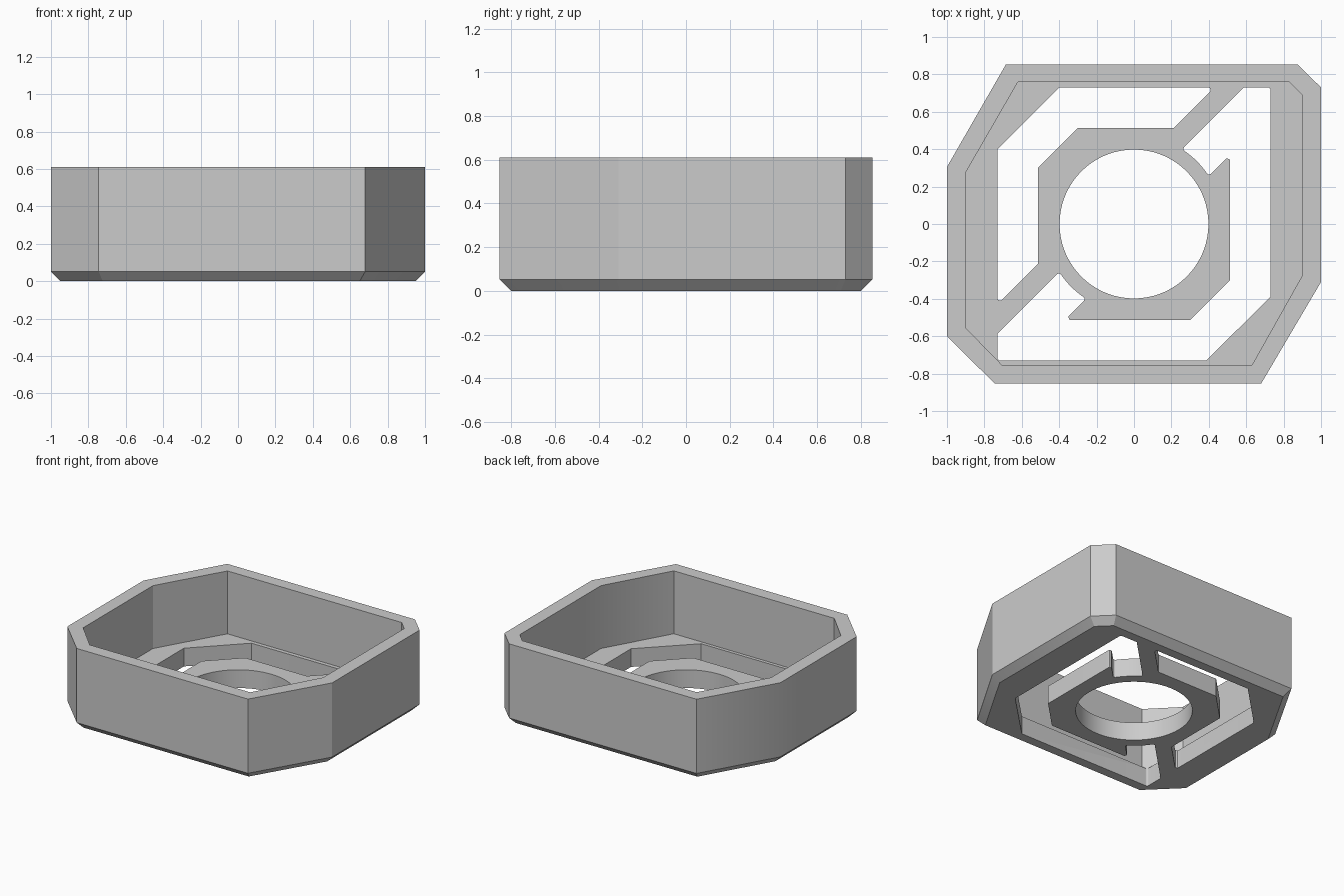
import bpy, bmesh, math
from mathutils import Vector

cube = bpy.data.objects.get("Cube")
if cube:
    bpy.data.objects.remove(cube, do_unlink=True)

grey = bpy.data.materials.new("plain grey")
grey.use_nodes = True
grey.diffuse_color = (0.6, 0.6, 0.6, 1)
grey.node_tree.nodes["Principled BSDF"].inputs["Base Color"].default_value = (0.6, 0.6, 0.6, 1)


def inset(outline, d):
    """Move every side of a counter-clockwise outline inward by d."""
    pts = [Vector(p) for p in outline]
    result = []
    for i, p in enumerate(pts):
        a = (p - pts[i - 1]).normalized()
        b = (pts[(i + 1) % len(pts)] - p).normalized()
        na, nb = Vector((-a.y, a.x)), Vector((-b.y, b.x))
        result.append(p + (na + nb) * d / (1 + na.dot(nb)))
    return result


def rounded(outline, radius, steps=5):
    """Fillet the right-angled and acute corners of an outline."""
    pts = [Vector(p) for p in outline]
    result = []
    for i, p in enumerate(pts):
        a = (pts[i - 1] - p).normalized()
        b = (pts[(i + 1) % len(pts)] - p).normalized()
        half = a.angle(b) / 2
        if half > math.radians(50):
            result.append(p)
            continue
        centre = p + (a + b).normalized() * radius / math.sin(half)
        start = p + a * radius / math.tan(half) - centre
        end = p + b * radius / math.tan(half) - centre
        for k in range(steps + 1):
            arm = start.lerp(end, k / steps).normalized() * radius
            result.append(centre + arm)
    return result


def loft(name, layers):
    """Solid through matching outlines at rising heights."""
    bm = bmesh.new()
    rings = [[bm.verts.new((p[0], p[1], z)) for p in outline] for outline, z in layers]
    for low, high in zip(rings, rings[1:]):
        for i in range(len(low)):
            bm.faces.new((low[i - 1], low[i], high[i], high[i - 1]))
    bm.faces.new(rings[0][::-1])
    bm.faces.new(rings[-1])
    bmesh.ops.recalc_face_normals(bm, faces=bm.faces)
    mesh = bpy.data.meshes.new(name)
    bm.to_mesh(mesh)
    bm.free()
    mesh.materials.append(grey)
    obj = bpy.data.objects.new(name, mesh)
    bpy.context.collection.objects.link(obj)
    return obj


def cut(obj, cutter):
    """Subtract the cutter for good and discard it."""
    mod = obj.modifiers.new("cut", "BOOLEAN")
    mod.operation = "DIFFERENCE"
    mod.solver = "EXACT"
    mod.object = cutter
    graph = bpy.context.evaluated_depsgraph_get()
    mesh = bpy.data.meshes.new_from_object(obj.evaluated_get(graph))
    obj.modifiers.clear()
    obj.data = mesh
    bpy.data.objects.remove(cutter, do_unlink=True)


def ring_arc(middle, steps=10):
    """Curved slot end hugging the central hole, running clockwise."""
    radius = 0.475
    swing = math.asin(NEAR / math.sqrt(2) / radius)
    angles = [middle + swing * (1 - 2 * k / steps) for k in range(steps + 1)]
    return [(radius * math.cos(a), radius * math.sin(a)) for a in angles]


# Tray body with a chamfered foot
outer = [(-0.745, -0.853), (0.68, -0.853), (1, -0.31), (1, 0.73),
         (0.875, 0.853), (-0.685, 0.853), (-1, 0.305), (-1, -0.6)]
tray = loft("tray", [(inset(outer, 0.052), 0), (outer, 0.052), (outer, 0.61)])

# Open pocket above the floor
pocket = [(-0.705, -0.755), (0.63, -0.755), (0.9, -0.275), (0.9, 0.69),
          (0.83, 0.76), (-0.62, 0.76), (-0.9, 0.275), (-0.9, -0.555)]
cut(tray, loft("pocket_cutter", [(pocket, 0.137), (pocket, 0.8)]))

# Slots either side of the diagonal struts
S, R = 0.73, 0.513        # slot outer edge and central ring edge
NEAR, FAR = 0.142, 0.3    # strut edges, as offsets from the diagonal
upper_slot = [(-S, 0.4), (-S, FAR - S), (-R, FAR - R), (-R, 0.3),
              (-0.3, R), (R - FAR, R), (S - FAR, S), (-0.4, S)]
lower_slot = [(S, -0.39), (S, S), (S - NEAR, S), *ring_arc(math.pi / 4),
              (R, R - NEAR), (R, -0.3), (0.3, -R), (NEAR - R, -R),
              *ring_arc(math.pi * 5 / 4), (-S, NEAR - S), (-S, -S), (0.385, -S)]
for name, outline in (("upper_slot", upper_slot), ("lower_slot", lower_slot)):
    shape = rounded(outline, 0.014)
    cut(tray, loft(name, [(shape, -0.1), (shape, 0.3)]))

# Round central hole
circle = [(0.398 * math.cos(k * math.tau / 72), 0.398 * math.sin(k * math.tau / 72))
          for k in range(72)]
cut(tray, loft("hole_cutter", [(circle, -0.1), (circle, 0.3)]))

bpy.ops.object.select_all(action="DESELECT")
tray.select_set(True)
bpy.context.view_layer.objects.active = tray
bpy.ops.object.shade_smooth_by_angle(angle=math.radians(29.95))
